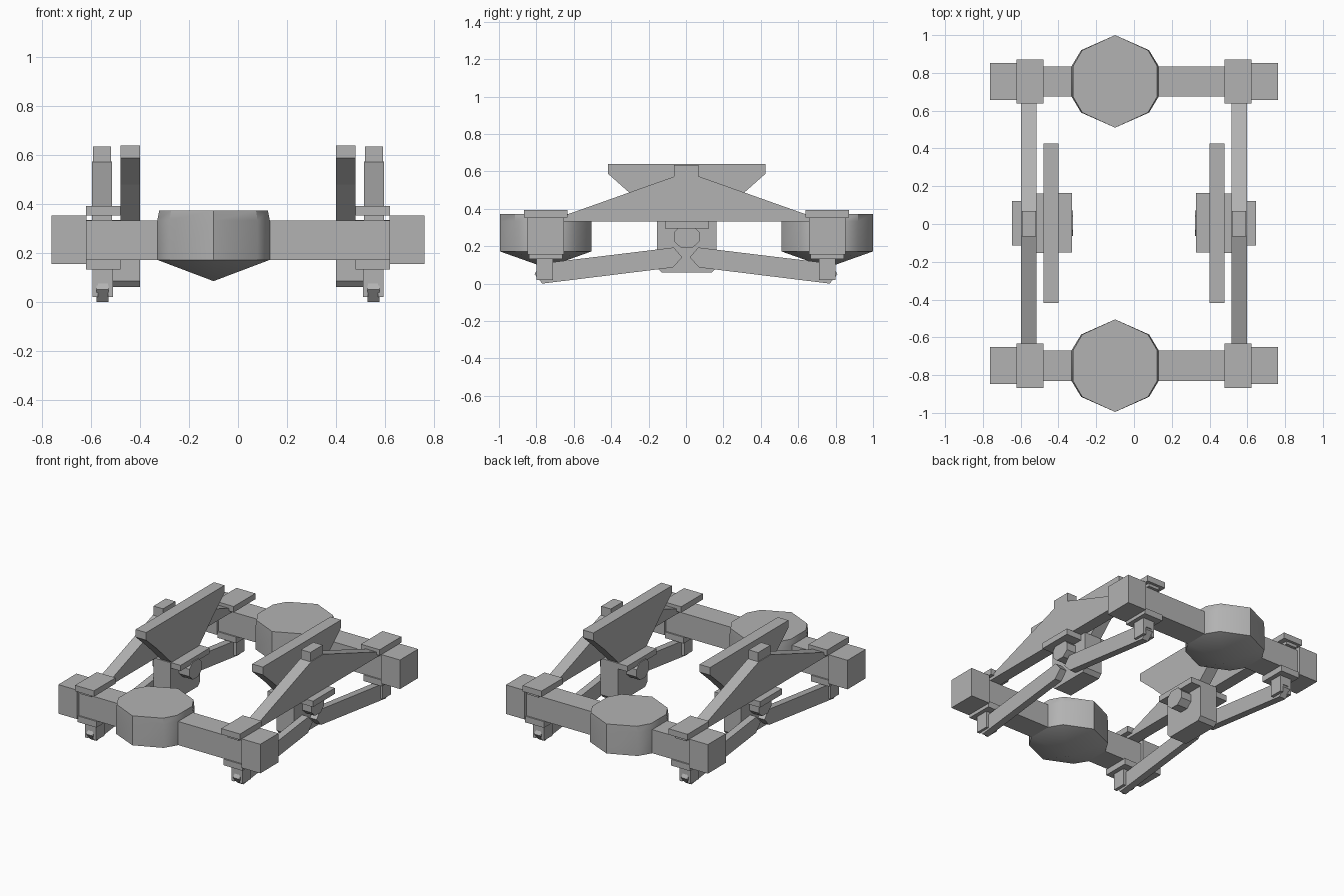
import bpy
import bmesh
import math

if "Cube" in bpy.data.objects:
    bpy.data.objects.remove(bpy.data.objects["Cube"], do_unlink=True)

# One plain grey for the whole suspension
grey = bpy.data.materials.new("plain_grey")
grey.use_nodes = True
COLOUR = (0.45, 0.45, 0.45, 1)
grey.diffuse_color = COLOUR
grey.node_tree.nodes["Principled BSDF"].inputs["Base Color"].default_value = COLOUR


def finish(name, bm, smooth=False):
    bmesh.ops.recalc_face_normals(bm, faces=bm.faces)
    mesh = bpy.data.meshes.new(name)
    bm.to_mesh(mesh)
    bm.free()
    mesh.materials.append(grey)
    obj = bpy.data.objects.new(name, mesh)
    bpy.context.collection.objects.link(obj)
    if smooth:
        bpy.ops.object.select_all(action='DESELECT')
        obj.select_set(True)
        bpy.context.view_layer.objects.active = obj
        bpy.ops.object.shade_smooth_by_angle(angle=math.radians(35))
    return obj


def slab(name, x0, x1, profile):
    """Extrude a (y, z) profile from x0 to x1."""
    bm = bmesh.new()
    face = bm.faces.new([bm.verts.new((x0, y, z)) for y, z in profile])
    new = bmesh.ops.extrude_face_region(bm, geom=[face])["geom"]
    verts = [v for v in new if isinstance(v, bmesh.types.BMVert)]
    bmesh.ops.translate(bm, verts=verts, vec=(x1 - x0, 0, 0))
    return finish(name, bm)


def box(name, x, y, z):
    return slab(name, *x, [(y[0], z[0]), (y[1], z[0]), (y[1], z[1]), (y[0], z[1])])


def side_pair(maker, name, x, *args):
    """Build a part on the left (+x) and its mirror on the right."""
    maker("left_" + name, x[0], x[1], *args) if maker is slab else maker("left_" + name, x, *args)
    x = (-x[1], -x[0])
    maker("right_" + name, x[0], x[1], *args) if maker is slab else maker("right_" + name, x, *args)


def around(c, half):
    return (c - half, c + half)


def mirrored(half_profile, centre=0):
    """Close a profile given for +y, from bottom to top, by its mirror."""
    return ([(centre + y, z) for y, z in half_profile]
            + [(centre - y, z) for y, z in reversed(half_profile)])


def differential(name, cx, cy):
    """Ten-sided housing with a slightly drawn-in top and a conical underside."""
    quarter = [(0.23, 0.082), (0.18, 0.165)]
    outline = (quarter + [(0, 0.245)] + [(-x, y) for x, y in reversed(quarter)]
               + [(-x, -y) for x, y in quarter] + [(0, -0.245)]
               + [(x, -y) for x, y in reversed(quarter)])
    bm = bmesh.new()
    rings = [[bm.verts.new((cx + x * s, cy + y, z)) for x, y in outline]
             for s, z in ((1, 0.172), (1, 0.333), (0.965, 0.373))]
    apex = bm.verts.new((cx, cy, 0.085))
    n = len(outline)
    for i in range(n):
        j = (i + 1) % n
        bm.faces.new((apex, rings[0][j], rings[0][i]))
        for low, high in zip(rings, rings[1:]):
            bm.faces.new((low[i], low[j], high[j], high[i]))
    bm.faces.new(rings[-1])
    return finish(name, bm, smooth=True)


# Axles with housings, wheel hubs, spring clamps and arm brackets
for end, cy in (("front", -0.75), ("back", 0.755)):
    box(end + "_axle_beam", (-0.625, 0.625), around(cy, 0.08), (0.172, 0.333))
    differential(end + "_differential", -0.1, cy)
    side_pair(box, end + "_hub", (0.62, 0.762), around(cy, 0.098), (0.155, 0.353))
    side_pair(box, end + "_clamp_top", (0.48, 0.622), around(cy, 0.117), (0.353, 0.393))
    side_pair(box, end + "_clamp_bottom", (0.48, 0.622), around(cy, 0.09), (0.132, 0.174))
    out = math.copysign(1, cy)
    bracket_y = sorted((out * 0.71, out * 0.8))
    for part, x in (("outer", (0.573, 0.595)), ("inner", (0.51, 0.532))):
        side_pair(box, f"{end}_arm_bracket_{part}", x, bracket_y, (0.02, 0.135))
    side_pair(box, end + "_arm_bracket_base", (0.53, 0.575), bracket_y, (0.075, 0.135))
    # Torque arm with pointed ends
    arm = [(0.81, 0.05), (0.775, 0.107), (0.065, 0.193),
           (0.02, 0.14), (0.07, 0.086), (0.768, 0)]
    side_pair(slab, end + "_torque_arm", (0.53, 0.578), [(out * y, z) for y, z in arm])

# Leaf springs with the centre cap
spring = [(0.85, 0.333), (0.85, 0.355), (0.68, 0.355), (0.065, 0.573)]
side_pair(slab, "leaf_spring", (0.515, 0.597), mirrored(spring, 0.004))
side_pair(box, "spring_cap", (0.52, 0.592), (-0.065, 0.068), (0.56, 0.635))

# Frame hangers: wide on top, tapering into the lower plate
hanger = [(0.15, 0.333), (0.3, 0.48), (0.422, 0.588), (0.422, 0.64)]
side_pair(slab, "frame_hanger", (0.4, 0.48), mirrored(hanger, 0.004))
plate = [(0.135, 0.06), (0.158, 0.085), (0.158, 0.333)]
side_pair(slab, "hanger_plate", (0.4, 0.53), mirrored(plate, 0.004))
side_pair(box, "hanger_lip", (0.328, 0.405), (-0.15, 0.163), (0.295, 0.333))

# Spring saddle and faceted trunnion
side_pair(box, "spring_saddle", (0.48, 0.645), (-0.113, 0.123), (0.295, 0.335))
trunnion = [(0.03, 0.19), (0.067, 0.225), (0.067, 0.275), (0.035, 0.31)]
side_pair(slab, "trunnion", (0.322, 0.6), mirrored(trunnion, 0.004))
